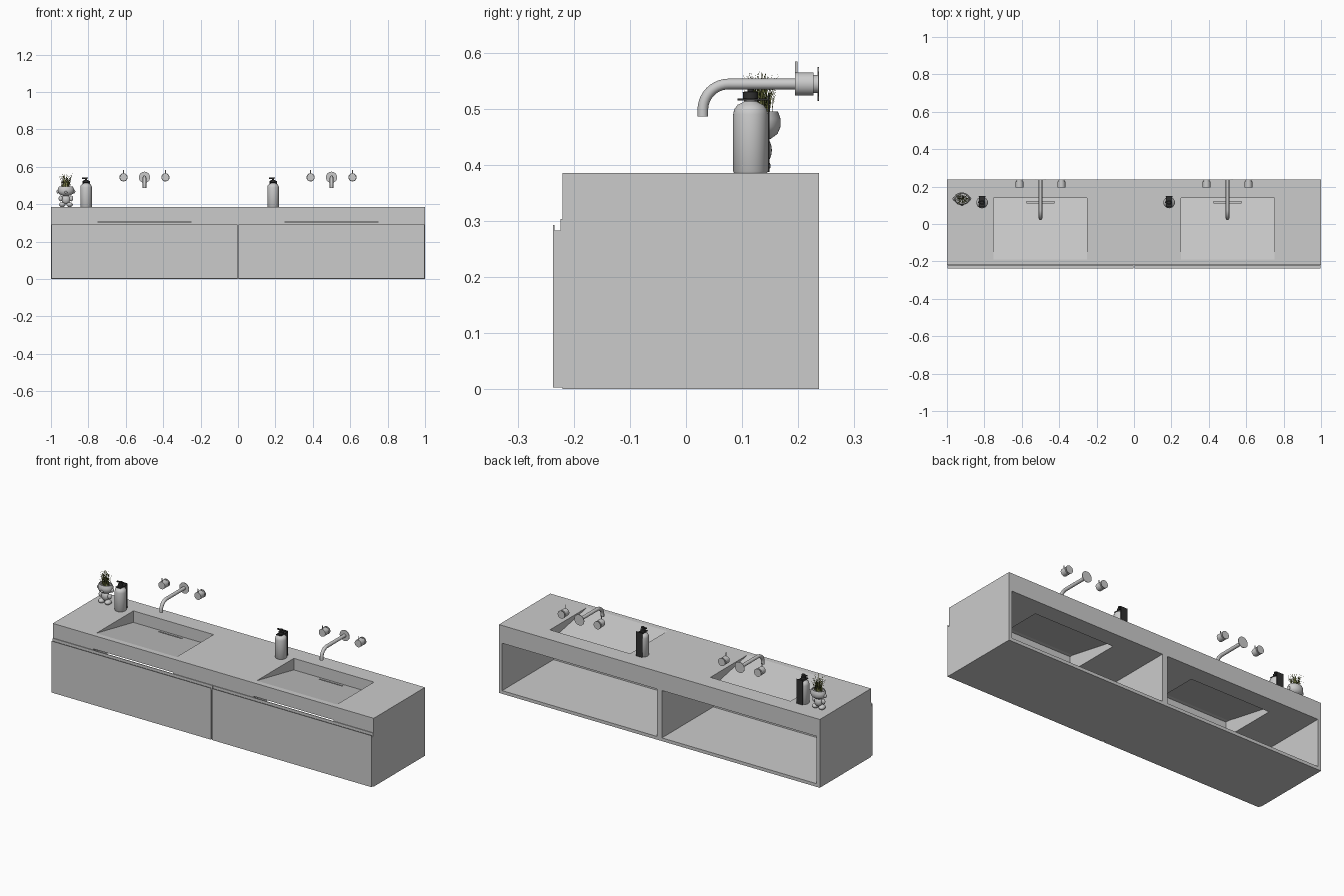
import bpy, bmesh, math, random
from mathutils import Vector, Matrix

if "Cube" in bpy.data.objects:
    bpy.data.objects.remove(bpy.data.objects["Cube"])

random.seed(4)


def material(name, rgb):
    m = bpy.data.materials.new(name)
    m.diffuse_color = (*rgb, 1)
    m.use_nodes = True
    m.node_tree.nodes["Principled BSDF"].inputs["Base Color"].default_value = m.diffuse_color
    return m


DARK = material("dark", (0.03, 0.03, 0.03))
GREENS = [material("leaf_dark", (0.10, 0.12, 0.03)), material("leaf_light", (0.30, 0.31, 0.10))]


def finish(name, bm, smooth=False, mat=None):
    bmesh.ops.recalc_face_normals(bm, faces=bm.faces)
    me = bpy.data.meshes.new(name)
    bm.to_mesh(me)
    bm.free()
    ob = bpy.data.objects.new(name, me)
    bpy.context.collection.objects.link(ob)
    if mat:
        me.materials.append(mat)
    if smooth:
        bpy.ops.object.select_all(action='DESELECT')
        ob.select_set(True)
        bpy.context.view_layer.objects.active = ob
        bpy.ops.object.shade_smooth_by_angle(angle=math.radians(35))
    return ob


def prism(name, profile, x0, x1, mat=None):
    """Extrude a (y, z) profile along x."""
    bm = bmesh.new()
    f = bm.faces.new([bm.verts.new((x0, y, z)) for y, z in profile])
    r = bmesh.ops.extrude_face_region(bm, geom=[f])
    bmesh.ops.translate(bm, vec=(x1 - x0, 0, 0),
                        verts=[v for v in r["geom"] if isinstance(v, bmesh.types.BMVert)])
    return finish(name, bm, mat=mat)


def box(name, x0, x1, y0, y1, z0, z1, mat=None):
    return prism(name, [(y0, z0), (y1, z0), (y1, z1), (y0, z1)], x0, x1, mat)


def lathe(name, profile, loc, rot=None, scale=(1, 1, 1), steps=32, mat=None):
    """Spin an (r, h) profile round z, then place it."""
    bm = bmesh.new()
    vs = [bm.verts.new((r, 0, h)) for r, h in profile]
    es = [bm.edges.new(p) for p in zip(vs, vs[1:])]
    bmesh.ops.spin(bm, geom=vs + es, axis=(0, 0, 1), cent=(0, 0, 0),
                   angle=2 * math.pi, steps=steps)
    bmesh.ops.remove_doubles(bm, verts=bm.verts, dist=1e-5)
    m = Matrix.Translation(loc) @ (rot or Matrix()) @ Matrix.Diagonal((*scale, 1))
    bm.transform(m)
    return finish(name, bm, True, mat)


def ball(name, loc, size):
    bm = bmesh.new()
    bmesh.ops.create_uvsphere(bm, u_segments=20, v_segments=12, radius=1)
    bm.transform(Matrix.Translation(loc) @ Matrix.Diagonal((*size, 1)))
    return finish(name, bm, True)


def cut(ob, cutter):
    mod = ob.modifiers.new("cut", 'BOOLEAN')
    mod.operation, mod.solver, mod.object = 'DIFFERENCE', 'EXACT', cutter
    bpy.context.view_layer.objects.active = ob
    bpy.ops.object.modifier_apply(modifier=mod.name)
    bpy.data.objects.remove(cutter)


# Cabinet carcass, open at the back
for s, side in ((-1, "left"), (1, "right")):
    a, b = sorted((s, s * 0.98))
    box(f"side_panel_{side}", a, b, -0.22, 0.237, 0, 0.285)
box("bottom_panel", -0.98, 0.98, -0.22, 0.237, 0, 0.018)
box("divider", -0.016, 0.016, -0.22, 0.237, 0.018, 0.285)

# Drawer fronts with a finger groove along the top
drawer = [(-0.237, 0.003), (-0.22, 0.003), (-0.22, 0.303), (-0.224, 0.303),
          (-0.224, 0.283), (-0.234, 0.283), (-0.234, 0.293), (-0.237, 0.293)]
prism("drawer_front_left", drawer, -0.998, -0.003)
prism("drawer_front_right", drawer, 0.003, 0.998)

# Countertop with sloping basins, hollow underneath
top = box("countertop", -1, 1, -0.22, 0.237, 0.285, 0.385)
for cx in (-0.5, 0.5):
    x0, x1 = cx - 0.25, cx + 0.25
    cut(top, prism("basin_cut", [(-0.19, 0.385), (0.14, 0.32), (0.14, 0.42), (-0.19, 0.42)], x0, x1))
    cut(top, prism("hollow_cut", [(0.139, 0.27), (0.139, 0.311), (-0.17, 0.372), (-0.19, 0.372),
                                  (-0.19, 0.309), (-0.24, 0.309), (-0.24, 0.27)], x0 + 0.001, x1 - 0.001))
    cut(top, box("drain_cut", cx - 0.075, cx + 0.075, 0.111, 0.119, 0.30, 0.34))

# Wall taps: spout with flange, and a handle on each side
TO_FRONT = Matrix.Rotation(math.pi / 2, 4, 'X')  # spin axis points to -y
for cx, side in ((-0.5, "left"), (0.5, "right")):
    path = [(0.234, 0.544)] + [(0.076 - 0.046 * math.sin(t), 0.498 + 0.046 * math.cos(t))
                               for t in [i * math.pi / 20 for i in range(11)]] + [(0.03, 0.486)]
    bm = bmesh.new()
    rings = []
    for i, (y, z) in enumerate(path):
        t = max(0, min(10, i - 1)) * math.pi / 20
        n = Vector((0, math.sin(t), -math.cos(t)))
        rings.append([bm.verts.new(Vector((cx, y, z)) + 0.0095 * (
            math.cos(k * math.pi / 10) * Vector((1, 0, 0)) + math.sin(k * math.pi / 10) * n)) for k in range(20)])
    for a, b in zip(rings, rings[1:]):
        for k in range(20):
            bm.faces.new((a[k], a[k - 1], b[k - 1], b[k]))
    bm.faces.new(rings[0])
    bm.faces.new(rings[-1])
    finish(f"spout_{side}", bm, True)
    lathe(f"spout_flange_{side}", [(0, 0), (0.03, 0), (0.03, 0.003), (0, 0.003)],
          (cx, 0.237, 0.544), TO_FRONT)
    for dx in (-0.112, 0.112):
        lathe("tap_handle", [(0, 0), (0.022, 0), (0.022, 0.002), (0.016, 0.002), (0.016, 0.01),
                             (0.0205, 0.01), (0.0205, 0.043), (0, 0.043)], (cx + dx, 0.237, 0.544), TO_FRONT)
        lathe("tap_lever", [(0, 0), (0.0025, 0), (0.0025, 0.04), (0, 0.04)],
              (cx + dx, 0.1965, 0.544), steps=12)

# Soap dispensers with pump and dark back bracket
for bx in (-0.812, 0.188):
    p = (bx, 0.115, 0.385)
    lathe("soap_bottle", [(0, 0), (0.029, 0), (0.031, 0.003), (0.031, 0.105), (0.029, 0.114),
                          (0.023, 0.122), (0.014, 0.126), (0.012, 0.128), (0.012, 0.133), (0, 0.133)], p)
    lathe("pump_collar", [(0, 0.133), (0.013, 0.133), (0.013, 0.145), (0.005, 0.146),
                          (0.005, 0.152), (0.009, 0.152), (0.009, 0.158), (0, 0.158)], p, mat=DARK)
    box("pump_nozzle", bx - 0.022, bx, 0.111, 0.119, 0.536, 0.542, DARK)
    box("bracket_plate", bx - 0.02, bx + 0.02, 0.146, 0.149, 0.387, 0.525, DARK)
    box("bracket_arm", bx - 0.016, bx + 0.016, 0.092, 0.148, 0.515, 0.518, DARK)

# Little figure planter: open head, body, ears, arms and feet
px, py = -0.92, 0.135
lathe("planter_head", [(0, 0.443), (0.02, 0.446), (0.036, 0.455), (0.043, 0.468), (0.043, 0.482),
                       (0.037, 0.495), (0.033, 0.495), (0.035, 0.486), (0, 0.486)],
      (px, py, 0), scale=(1, 0.78, 1))
ball("planter_body", (px, py, 0.426), (0.023, 0.018, 0.026))
ball("planter_nose", (px, py - 0.033, 0.464), (0.008, 0.006, 0.006))
for s in (-1, 1):
    ball("planter_ear", (px + s * 0.043, py, 0.468), (0.007, 0.01, 0.011))
    ball("planter_arm", (px + s * 0.028, py - 0.004, 0.431), (0.011, 0.009, 0.015))
    ball("planter_foot", (px + s * 0.02, py - 0.005, 0.398), (0.017, 0.021, 0.013))

# Grass: curved tapering blades leaning outwards
for mat in GREENS:
    bm = bmesh.new()
    for _ in range(60):
        a, r = random.uniform(0, 2 * math.pi), random.uniform(0, 0.026)
        out = Vector((math.cos(a), 0.8 * math.sin(a), 0))
        side = Vector((-math.sin(a), math.cos(a), 0))
        root = Vector((px, py, 0.484)) + out * r
        lean, high = random.uniform(0.002, 0.03), random.uniform(0.05, 0.098)
        pairs = []
        for t in (0, 0.35, 0.7, 1):
            c = root + out * lean * t * t + Vector((0, 0, high * t * (1 - 0.15 * t)))
            w = side * 0.0016 * (1.05 - t)
            pairs.append((bm.verts.new(c - w), bm.verts.new(c + w)))
        for (p, q), (u, v) in zip(pairs, pairs[1:]):
            bm.faces.new((p, q, v, u))
    finish("grass_blades", bm, mat=mat)
